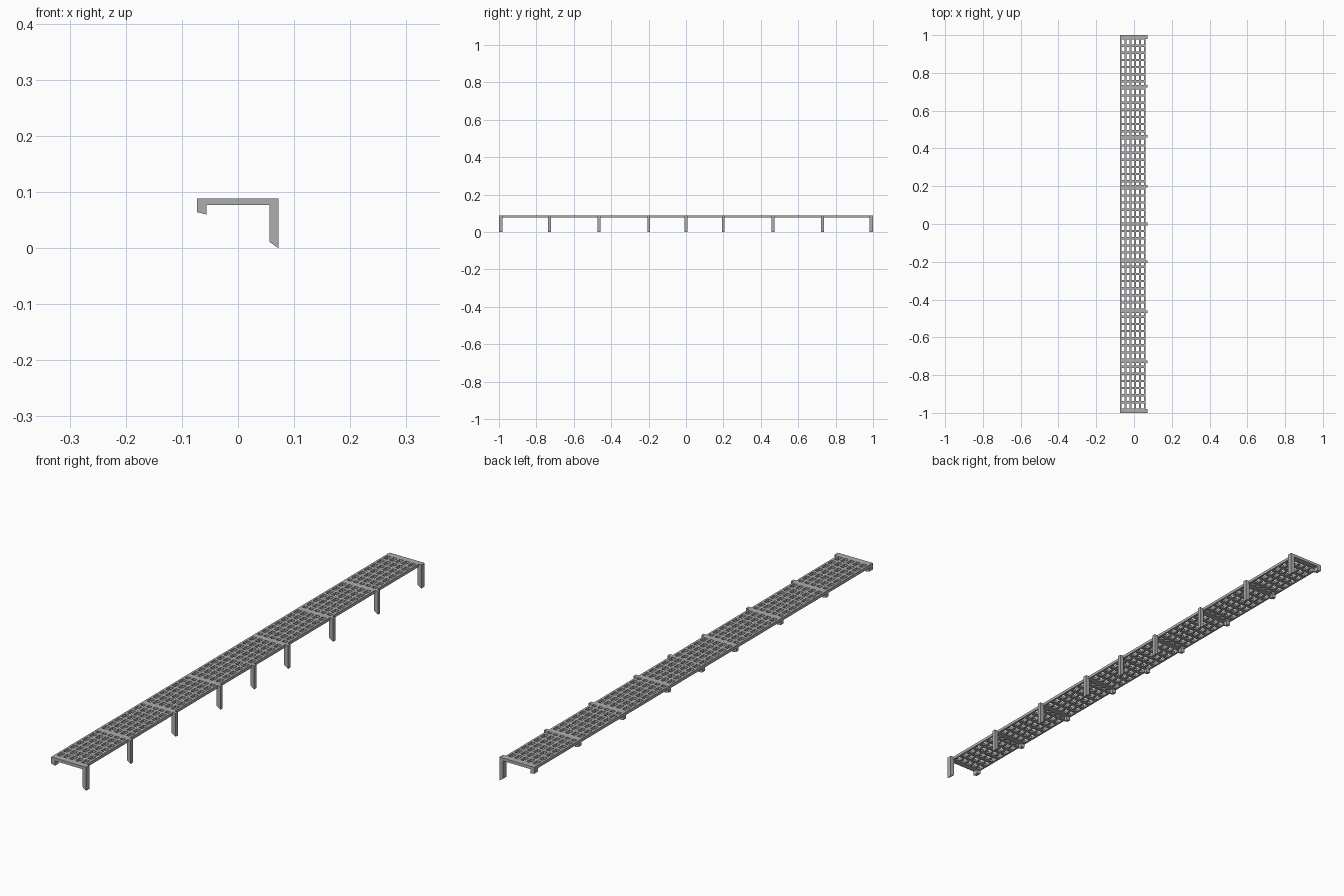
import bpy
import bmesh

cube = bpy.data.objects.get("Cube")
if cube:
    bpy.data.objects.remove(cube, do_unlink=True)

TOP, THICK = 0.088, 0.011

steel = bpy.data.materials.new("steel grey")
steel.use_nodes = True
grey = (0.42, 0.42, 0.42, 1)
steel.diffuse_color = grey
steel.node_tree.nodes["Principled BSDF"].inputs["Base Color"].default_value = grey


def finish(bm, name):
    bmesh.ops.recalc_face_normals(bm, faces=bm.faces)
    mesh = bpy.data.meshes.new(name)
    bm.to_mesh(mesh)
    bm.free()
    mesh.materials.append(steel)
    obj = bpy.data.objects.new(name, mesh)
    bpy.context.collection.objects.link(obj)
    return obj


def extrude(bm, faces, offset):
    moved = bmesh.ops.extrude_face_region(bm, geom=faces)["geom"]
    verts = [v for v in moved if isinstance(v, bmesh.types.BMVert)]
    bmesh.ops.translate(bm, verts=verts, vec=offset)


def hole_lines(start, end, count, hole, margin):
    """Edges of evenly spaced holes, plus the two outer borders."""
    pitch = (end - start - 2 * margin) / count
    lines = [start]
    for i in range(count):
        middle = start + margin + pitch * (i + 0.5)
        lines += [middle - hole / 2, middle + hole / 2]
    return lines + [end]


# Perforated deck: a grid with the hole cells left out
xs = hole_lines(-0.073, 0.06, 5, 0.016, 0.003)
ys = hole_lines(-1, 1, 52, 0.026, 0.018)
bm = bmesh.new()
grid = [[bm.verts.new((x, y, TOP)) for y in ys] for x in xs]
for i in range(len(xs) - 1):
    for j in range(len(ys) - 1):
        if not (i % 2 and j % 2):
            bm.faces.new((grid[i][j], grid[i + 1][j],
                          grid[i + 1][j + 1], grid[i][j + 1]))
extrude(bm, bm.faces[:], (0, 0, -THICK))
finish(bm, "perforated_deck")

# Hooked brackets: short lip on one side, long leg with a slanted foot on the other
PROFILE = [(-0.073, TOP), (0.072, TOP), (0.072, 0), (0.056, 0.011),
           (0.056, TOP - THICK), (-0.056, TOP - THICK),
           (-0.056, 0.06), (-0.073, 0.064)]


def bracket(name, y, width):
    bm = bmesh.new()
    face = bm.faces.new([bm.verts.new((x, y - width / 2, z)) for x, z in PROFILE])
    extrude(bm, [face], (0, width, 0))
    finish(bm, name)


bracket("middle_bracket", 0, 0.014)
for side, sign in (("front", -1), ("back", 1)):
    bracket(side + "_end_bracket", sign * 0.99, 0.02)
    for n, y in enumerate((0.2, 0.465, 0.73), 1):
        bracket(f"{side}_bracket_{n}", sign * y, 0.014)
